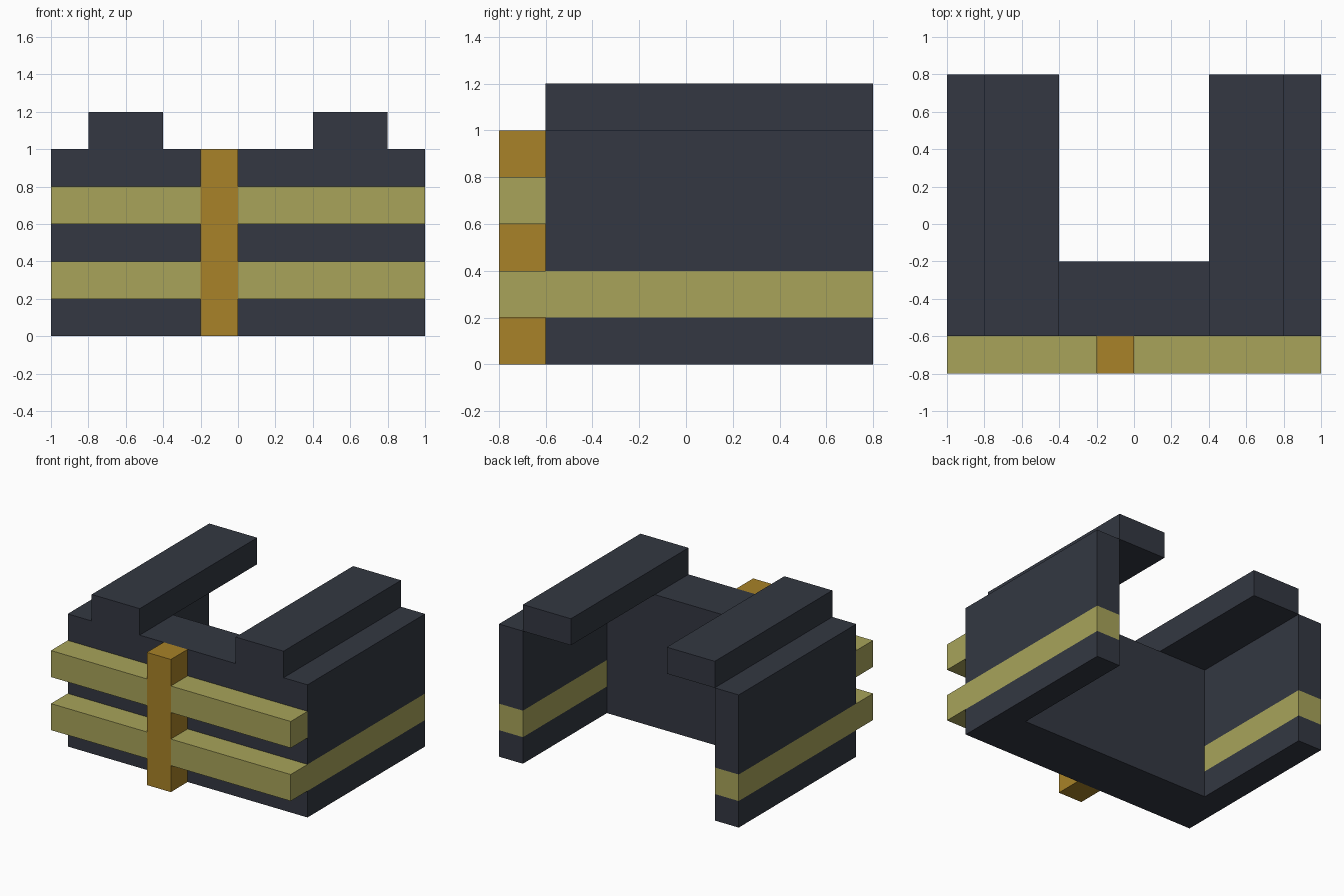
import bpy
import bmesh
from mathutils import Vector

if "Cube" in bpy.data.objects:
    bpy.data.objects.remove(bpy.data.objects["Cube"])


def material(name, color):
    mat = bpy.data.materials.new(name)
    mat.diffuse_color = (*color, 1.0)
    mat.use_nodes = True
    mat.node_tree.nodes["Principled BSDF"].inputs["Base Color"].default_value = mat.diffuse_color
    return mat


DARK = material("charcoal", (0.033, 0.039, 0.054))
OLIVE = material("olive", (0.392, 0.371, 0.102))
BROWN = material("brown", (0.392, 0.223, 0.021))


def box(name, x, y, z, mat):
    """Box spanning the given (min, max) range on each axis."""
    spans = (x, y, z)
    bm = bmesh.new()
    bmesh.ops.create_cube(bm, size=1.0)
    bmesh.ops.scale(bm, vec=Vector([b - a for a, b in spans]), verts=bm.verts)
    bmesh.ops.translate(bm, vec=Vector([(a + b) / 2 for a, b in spans]), verts=bm.verts)
    mesh = bpy.data.meshes.new(name)
    bm.to_mesh(mesh)
    bm.free()
    mesh.materials.append(mat)
    obj = bpy.data.objects.new(name, mesh)
    bpy.context.collection.objects.link(obj)
    return obj


def mirrored_pair(name, x, y, z, mat):
    """Right-hand box plus its mirror image across x = 0."""
    box("right_" + name, x, y, z, mat)
    box("left_" + name, (-x[1], -x[0]), y, z, mat)


# Thick front wall between the side walls
box("front_wall", (-0.8, 0.8), (-0.6, -0.2), (0.0, 1.0), DARK)

# Thin side walls with an olive band running through them
LENGTH = (-0.6, 0.8)
mirrored_pair("side_wall_base", (0.8, 1.0), LENGTH, (0.0, 0.2), DARK)
mirrored_pair("side_band", (0.8, 1.0), LENGTH, (0.2, 0.4), OLIVE)
mirrored_pair("side_wall_upper", (0.8, 1.0), LENGTH, (0.4, 1.0), DARK)

# Raised top rails that overhang the open middle
mirrored_pair("top_rail", (0.4, 0.8), LENGTH, (1.0, 1.2), DARK)

# Front post with two olive bars butting against it on each side
FRONT = (-0.8, -0.6)
box("front_post", (-0.2, 0.0), FRONT, (0.0, 1.0), BROWN)
for label, z in (("lower", (0.2, 0.4)), ("upper", (0.6, 0.8))):
    box(label + "_bar_left", (-1.0, -0.2), FRONT, z, OLIVE)
    box(label + "_bar_right", (0.0, 1.0), FRONT, z, OLIVE)
